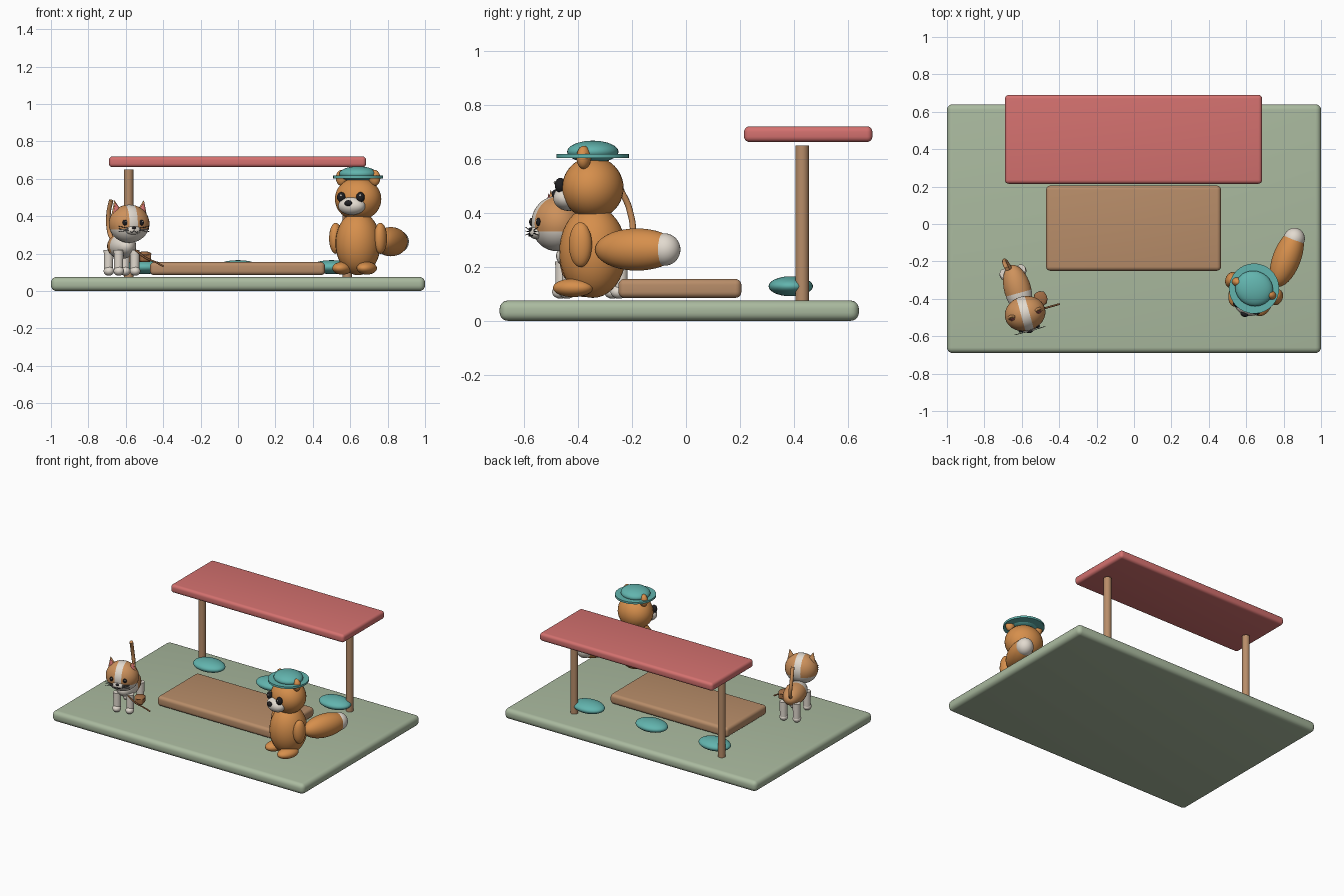
import bpy, bmesh, math
from mathutils import Matrix, Vector

if "Cube" in bpy.data.objects:
    bpy.data.objects.remove(bpy.data.objects["Cube"])


def material(name, rgb):
    lin = [((c / 255 + 0.055) / 1.055) ** 2.4 for c in rgb] + [1]
    m = bpy.data.materials.new(name)
    m.use_nodes = True
    m.diffuse_color = lin
    m.node_tree.nodes["Principled BSDF"].inputs["Base Color"].default_value = lin
    return m


SAGE = material("sage", (170, 186, 159))
RED = material("coral_red", (212, 113, 111))
WOOD = material("wood", (184, 141, 105))
TEAL = material("teal", (98, 180, 174))
FUR = material("orange_fur", (214, 143, 76))
GINGER = material("ginger_fur", (206, 146, 92))
CREAM = material("cream", (226, 218, 207))
BLACK = material("black", (32, 31, 34))
LEATHER = material("leather", (160, 108, 68))
WORLD = Matrix.Identity(4)


def finish(name, bm, mats, matrix=WORLD):
    me = bpy.data.meshes.new(name)
    bm.to_mesh(me)
    bm.free()
    for m in mats:
        me.materials.append(m)
    ob = bpy.data.objects.new(name, me)
    bpy.context.collection.objects.link(ob)
    ob.matrix_world = matrix
    for p in me.polygons:
        p.use_smooth = True
    return ob


def ball(name, mat, loc, radii, frame=WORLD, cuts=(), rule=None, second=None):
    """Ellipsoid; cuts are (point, normal) planes, rule picks faces for the second colour."""
    bm = bmesh.new()
    bmesh.ops.create_uvsphere(bm, u_segments=32, v_segments=20, radius=1)
    bmesh.ops.scale(bm, vec=radii, verts=bm.verts)
    for co, no in cuts:
        bmesh.ops.bisect_plane(bm, geom=bm.verts[:] + bm.edges[:] + bm.faces[:],
                               plane_co=co, plane_no=no)
    if rule:
        for f in bm.faces:
            f.material_index = int(rule(f.calc_center_median()))
    mats = [mat, second] if second else [mat]
    return finish(name, bm, mats, frame @ Matrix.Translation(loc))


def slab(name, mat, lo, hi, round_width, frame=WORLD):
    lo, hi = Vector(lo), Vector(hi)
    bm = bmesh.new()
    bmesh.ops.create_cube(bm, size=1)
    bmesh.ops.scale(bm, vec=hi - lo, verts=bm.verts)
    bmesh.ops.bevel(bm, geom=bm.edges[:], offset=round_width, segments=5,
                    profile=0.5, affect='EDGES')
    ob = finish(name, bm, [mat], frame @ Matrix.Translation((lo + hi) / 2))
    smooth_sharp(ob)
    return ob


def smooth_sharp(ob):
    bpy.ops.object.select_all(action='DESELECT')
    ob.select_set(True)
    bpy.context.view_layer.objects.active = ob
    bpy.ops.object.shade_smooth_by_angle(angle=math.radians(35))


def cone(name, mat, loc, r1, r2, depth, frame=WORLD, squash=1.0):
    bm = bmesh.new()
    bmesh.ops.create_cone(bm, cap_ends=True, segments=32, radius1=r1, radius2=r2, depth=depth)
    bmesh.ops.scale(bm, vec=(1, squash, 1), verts=bm.verts)
    ob = finish(name, bm, [mat], frame @ Matrix.Translation(loc))
    smooth_sharp(ob)
    return ob


def tube(name, mat, points, radius, frame=WORLD):
    cu = bpy.data.curves.new(name, 'CURVE')
    cu.dimensions = '3D'
    cu.bevel_depth = radius
    cu.bevel_resolution = 3
    cu.use_fill_caps = True
    sp = cu.splines.new('BEZIER')
    sp.bezier_points.add(len(points) - 1)
    for bp, p in zip(sp.bezier_points, points):
        bp.co = p
        bp.handle_left_type = bp.handle_right_type = 'AUTO'
    cu.materials.append(mat)
    ob = bpy.data.objects.new(name, cu)
    bpy.context.collection.objects.link(ob)
    ob.matrix_world = frame
    return ob


def turned(loc, degrees):
    return Matrix.Translation(loc) @ Matrix.Rotation(math.radians(degrees), 4, 'Z')


SIDES = (("left", 1), ("right", -1))

# Ground, low table, shelter and cushions
slab("ground", SAGE, (-1, -0.69, 0), (1, 0.64, 0.075), 0.03)
slab("low_table", WOOD, (-0.47, -0.25, 0.085), (0.465, 0.205, 0.155), 0.022)
slab("roof", RED, (-0.69, 0.215, 0.662), (0.685, 0.69, 0.72), 0.02)
for side, s in SIDES:
    cone(side + "_post", WOOD, (0.585 * s, 0.43, 0.362), 0.025, 0.025, 0.576)
for i in (-1, 0, 1):
    ball(f"cushion_{i + 2}", TEAL, (0.5 * i, 0.388, 0.128), (0.115, 0.082, 0.037))

# Bear-like animal with hat and bushy tail
bear = turned((0.642, -0.345, 0), -21)
ball("bear_body", FUR, (0, 0, 0.255), (0.12, 0.125, 0.17), bear)
ball("bear_head", FUR, (0, 0, 0.492), (0.126, 0.112, 0.115), bear)
ball("bear_muzzle", CREAM, (0, -0.095, 0.455), (0.075, 0.055, 0.048), bear)
ball("bear_nose", BLACK, (0, -0.147, 0.47), (0.021, 0.014, 0.016), bear)
for side, s in SIDES:
    ball(side + "_bear_eye", BLACK, (0.055 * s, -0.108, 0.502), (0.023, 0.02, 0.027), bear)
    ball(side + "_bear_eye_glint", CREAM, (0.055 * s + 0.006, -0.127, 0.511),
         (0.006, 0.004, 0.006), bear)
    ball(side + "_bear_ear", FUR, (0.094 * s, 0, 0.605), (0.032, 0.026, 0.043), bear)
    ball(side + "_bear_arm", FUR, (0.128 * s, 0, 0.282), (0.034, 0.044, 0.083), bear)
    ball(side + "_bear_foot", FUR, (0.07 * s, -0.052, 0.122), (0.05, 0.077, 0.034), bear)
cone("hat_brim", TEAL, (0, 0, 0.61), 0.134, 0.134, 0.014, bear)
ball("hat_crown", TEAL, (0, 0, 0.626), (0.102, 0.094, 0.041), bear)
ball("bear_tail", FUR, (0.105, 0.215, 0.264), (0.075, 0.163, 0.078), bear)
ball("bear_tail_tip", CREAM, (0.105, 0.324, 0.264), (0.057, 0.06, 0.06), bear)

# Cat body with cream chest and belly
cat = turned((-0.622, -0.35, 0), 15.5)
ball("cat_body", GINGER, (0, 0, 0.24), (0.072, 0.135, 0.068), cat,
     [((0, -0.02, 0), (0, 1, 0)), ((0, 0, -0.035), (0, 0, 1))],
     lambda c: c.y < -0.02 or c.z < -0.035, CREAM)
for side, s in SIDES:
    for end, y in (("front", -0.1), ("back", 0.1)):
        name = f"{side}_{end}_cat"
        cone(name + "_leg", CREAM, (0.045 * s, y, 0.16), 0.024, 0.026, 0.12, cat)
        ball(name + "_paw", CREAM, (0.045 * s, y - 0.006, 0.107), (0.028, 0.032, 0.025), cat)
tube("cat_tail", GINGER, [(-0.01, 0.12, 0.265), (-0.022, 0.16, 0.31),
                          (-0.03, 0.155, 0.41), (-0.025, 0.12, 0.485)], 0.012, cat)

# Cat head with cream blaze and lower face
head = cat @ Matrix.Translation((0.004, -0.135, 0.36))
ball("cat_head", GINGER, (0, 0, 0), (0.11, 0.093, 0.102), head,
     [((0.023, 0, 0), (1, 0, 0)), ((-0.023, 0, 0), (1, 0, 0)), ((0, 0, -0.03), (0, 0, 1))],
     lambda c: abs(c.x) < 0.023 or c.z < -0.03, CREAM)
ball("cat_muzzle", CREAM, (0, -0.08, -0.034), (0.042, 0.023, 0.024), head)
ball("cat_nose", BLACK, (0, -0.1, -0.022), (0.011, 0.008, 0.008), head)
for side, s in SIDES:
    ball(side + "_cat_eye", BLACK, (0.046 * s, -0.083, 0.006), (0.013, 0.009, 0.015), head)
    ball(side + "_cat_eye_glint", CREAM, (0.046 * s + 0.004, -0.091, 0.011),
         (0.004, 0.003, 0.004), head)
    ear = head @ Matrix.Translation((0.073 * s, 0, 0.083)) @ Matrix.Rotation(0.2 * s, 4, 'Y')
    cone(side + "_cat_ear", GINGER, (0, 0, 0), 0.036, 0.001, 0.085, ear, 0.6)
    cone(side + "_cat_inner_ear", RED, (0, -0.009, -0.004), 0.027, 0.001, 0.066, ear, 0.6)
    tube(side + "_cat_mouth", BLACK, [(0, -0.105, -0.036), (0.012 * s, -0.102, -0.046),
                                      (0.024 * s, -0.095, -0.04)], 0.002, head)
    for i in (-1, 0, 1):
        tube(f"{side}_whisker_{i + 2}", BLACK,
             [(0.03 * s, -0.096, -0.03 + 0.006 * i), (0.085 * s, -0.095, -0.028 + 0.014 * i)],
             0.0016, head)

# Small satchel with strap at the cat's side
slab("satchel", LEATHER, (0.076, -0.115, 0.155), (0.135, -0.045, 0.205), 0.012, cat)
ball("satchel_flap", LEATHER, (0.105, -0.08, 0.198), (0.036, 0.04, 0.014), cat)
tube("satchel_strap", LEATHER, [(0.04, -0.13, 0.22), (0.1, -0.135, 0.175),
                                (0.15, -0.135, 0.155), (0.195, -0.135, 0.132)], 0.005, cat)
